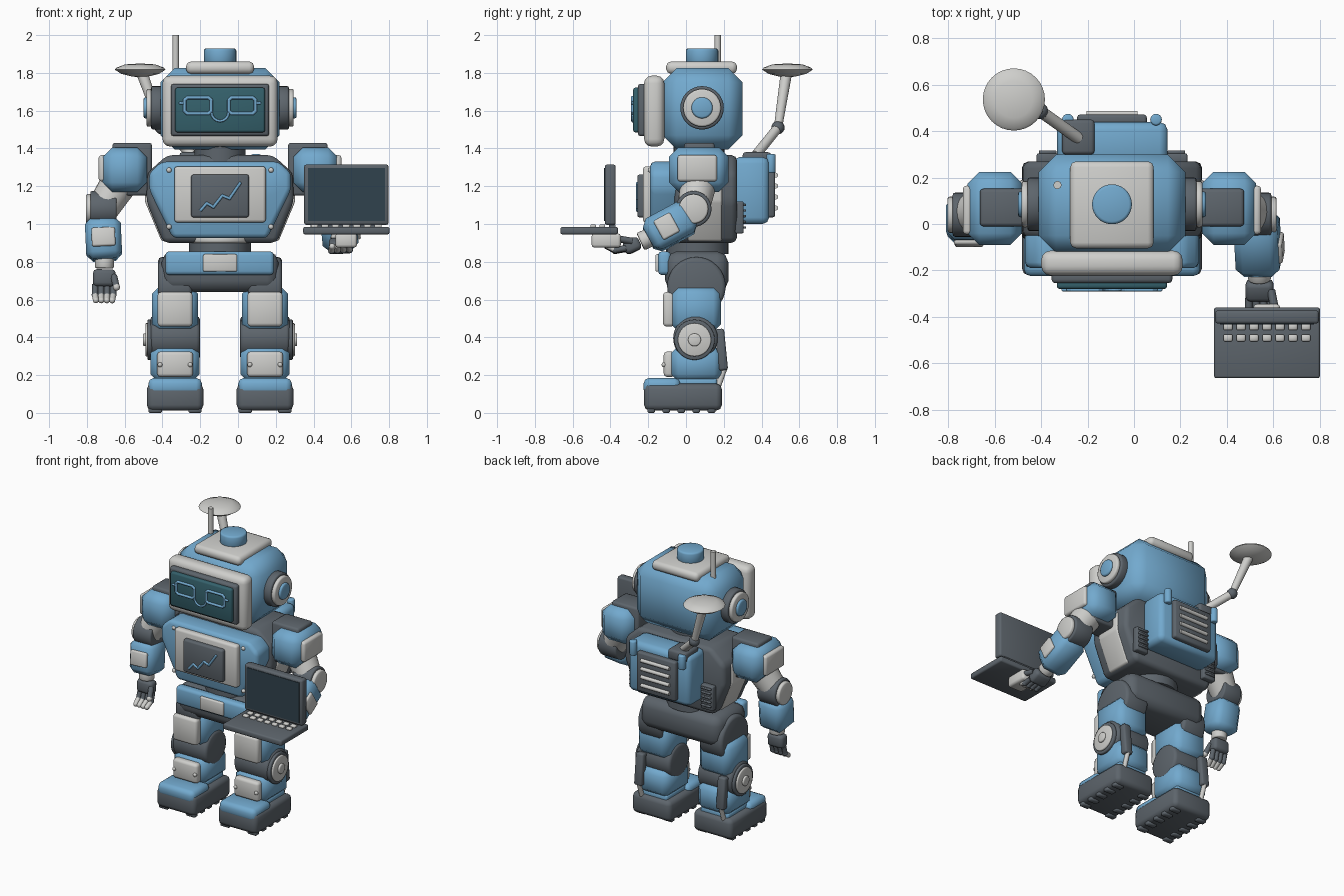
import bpy, bmesh, math
from mathutils import Matrix, Vector

cube = bpy.data.objects.get("Cube")
if cube:
    bpy.data.objects.remove(cube, do_unlink=True)

AXIS_X = -0.095   # body axis; all x values below are relative to it


def material(name, rgb):
    m = bpy.data.materials.new(name)
    m.use_nodes = True
    m.diffuse_color = (*rgb, 1)
    m.node_tree.nodes["Principled BSDF"].inputs["Base Color"].default_value = (*rgb, 1)
    return m


BLUE = material("sky blue", (0.17, 0.40, 0.62))
DARK = material("slate grey", (0.11, 0.13, 0.15))
LIGHT = material("pale grey", (0.62, 0.62, 0.60))
TEAL = material("screen teal", (0.035, 0.12, 0.15))
GLASS = material("display glass", (0.03, 0.055, 0.075))


def finish(name, bm, mat, matrix=Matrix(), angle=50):
    bmesh.ops.recalc_face_normals(bm, faces=bm.faces)
    me = bpy.data.meshes.new(name)
    bm.to_mesh(me)
    bm.free()
    me.materials.append(mat)
    me.polygons.foreach_set("use_smooth", [True] * len(me.polygons))
    me.set_sharp_from_angle(angle=math.radians(angle))
    ob = bpy.data.objects.new(name, me)
    ob.matrix_world = Matrix.Translation((AXIS_X, 0, 0)) @ matrix
    bpy.context.collection.objects.link(ob)
    return ob


def bevel(bm, edges, width, seg):
    bmesh.ops.bevel(bm, geom=edges, offset=width, segments=seg, profile=0.5,
                    affect='EDGES', clamp_overlap=True)


def block(name, size, mat, matrix, width=0.02, seg=2):
    bm = bmesh.new()
    bmesh.ops.create_cube(bm, size=1)
    bmesh.ops.scale(bm, vec=size, verts=bm.verts)
    if width:
        bevel(bm, bm.edges[:], width, seg)
    return finish(name, bm, mat, matrix)


def box(name, xs, ys, zs, mat, width=0.02, seg=2):
    ranges = (xs, ys, zs)
    mid = Vector([(a + b) / 2 for a, b in ranges])
    return block(name, [abs(b - a) for a, b in ranges], mat, Matrix.Translation(mid), width, seg)


def frame(origin, up):
    z = Vector(up).normalized()
    x = Vector((0, 1, 0)).cross(z).normalized()
    return Matrix.Translation(origin) @ Matrix((x, z.cross(x), z)).transposed().to_4x4()


def rod(name, a, b, r, mat, r2=None, width=0.0, sides=24):
    a, b = Vector(a), Vector(b)
    bm = bmesh.new()
    bmesh.ops.create_cone(bm, cap_ends=True, segments=sides, radius1=r,
                          radius2=r if r2 is None else r2, depth=(b - a).length)
    if width:
        bevel(bm, [e for e in bm.edges if e.calc_face_angle() > 1], width, 2)
    turn = (b - a).to_track_quat('Z', 'Y').to_matrix().to_4x4()
    return finish(name, bm, mat, Matrix.Translation((a + b) / 2) @ turn)


def ball(name, p, r, mat):
    bm = bmesh.new()
    bmesh.ops.create_uvsphere(bm, u_segments=16, v_segments=10, radius=r)
    return finish(name, bm, mat, Matrix.Translation(p))


def slab(name, half, y0, y1, mat, width=0.02, seg=2):
    # mirrored outline in x and z, extruded along y
    outline = half + [(-x, z) for x, z in reversed(half)]
    bm = bmesh.new()
    face = bm.faces.new([bm.verts.new((x, y0, z)) for x, z in outline])
    new = bmesh.ops.extrude_face_region(bm, geom=[face])["geom"]
    bmesh.ops.translate(bm, vec=(0, y1 - y0, 0), verts=[v for v in new if isinstance(v, bmesh.types.BMVert)])
    bevel(bm, bm.edges[:], width, seg)
    return finish(name, bm, mat)


def lathe(name, profile, center, mat):
    bm = bmesh.new()
    vs = [bm.verts.new((r, 0, z)) for r, z in profile]
    es = [bm.edges.new(p) for p in zip(vs, vs[1:])]
    bmesh.ops.spin(bm, geom=vs + es, axis=(0, 0, 1), cent=(0, 0, 0), angle=math.tau, steps=32)
    bmesh.ops.remove_doubles(bm, verts=bm.verts, dist=0.0005)
    return finish(name, bm, mat, Matrix.Translation(center))


def line(name, pts, r, mat, closed=False):
    pairs = list(zip(pts, pts[1:] + pts[:1] if closed else pts[1:]))
    for a, b in pairs:
        rod(name, a, b, r, mat, sides=8)
        ball(name + "_joint", b, r, mat)


# head
box("head", (-0.316, 0.316), (-0.125, 0.30), (1.395, 1.825), BLUE, 0.075, 1)
box("head_cap", (-0.18, 0.18), (-0.105, 0.27), (1.795, 1.86), LIGHT, 0.025)
rod("cap_knob", (0, 0.085, 1.85), (0, 0.085, 1.93), 0.086, BLUE, width=0.012, sides=32)
box("face_frame", (-0.305, 0.305), (-0.222, -0.115), (1.41, 1.785), LIGHT, 0.04, 3)
box("face_bezel", (-0.26, 0.26), (-0.255, -0.2), (1.465, 1.742), DARK, 0.015)
box("face_screen", (-0.238, 0.238), (-0.28, -0.24), (1.485, 1.722), TEAL, 0.012)
for s in (-1, 1):
    cx, w, h = s * 0.117, 0.07, 0.042
    corners = [(cx + a * w, -0.283, 1.627 + b * h) for a, b in
               ((-1, -0.7), (-0.8, -1), (0.8, -1), (1, -0.7), (1, 0.7), (0.8, 1), (-0.8, 1), (-1, 0.7))]
    line("eye_outline", corners, 0.009, BLUE, True)
    line("eye_arm", [(s * 0.19, -0.283, 1.64), (s * 0.21, -0.283, 1.64)], 0.008, BLUE)
    for off, end, r, mat in ((0.3, 0.365, 0.115, DARK), (0.36, 0.39, 0.1, LIGHT), (0.38, 0.405, 0.056, BLUE)):
        rod("ear_disc", (s * off, 0.085, 1.615), (s * end, 0.085, 1.615), r, mat, width=0.01, sides=32)
smile = [(0.045 * math.cos(t), -0.283, 1.59 + 0.045 * math.sin(t)) for t in
         [math.pi + i * math.pi / 8 for i in range(9)]]
line("smile", smile, 0.007, BLUE)
rod("antenna", (-0.235, 0.168, 1.72), (-0.235, 0.168, 2.0), 0.017, LIGHT)

# dish on its jointed arm
lathe("dish", [(0, 0.03), (0.08, 0.025), (0.125, 0.008), (0.134, -0.003), (0.1, -0.025), (0.04, -0.04), (0, -0.042)],
      (-0.423, 0.537, 1.82), LIGHT)
elbow = (-0.31, 0.487, 1.51)
rod("dish_stem", elbow, (-0.41, 0.53, 1.79), 0.022, LIGHT, 0.03)
rod("dish_arm", (-0.145, 0.37, 1.365), elbow, 0.026, LIGHT)
ball("dish_joint", elbow, 0.035, DARK)
box("dish_base", (-0.215, -0.075), (0.30, 0.45), (1.31, 1.38), DARK, 0.015)

# torso
rod("neck", (0, 0.07, 1.33), (0, 0.07, 1.42), 0.135, DARK)
slab("torso", [(0.3, 0.90), (0.39, 1.12), (0.385, 1.27), (0.28, 1.365)], -0.06, 0.27, DARK, 0.03)
slab("torso_side_panel", [(0.31, 0.91), (0.398, 1.12), (0.398, 1.24), (0.36, 1.27)], 0.01, 0.19, LIGHT, 0.01)
slab("chest_plate", [(0.25, 0.925), (0.375, 1.18), (0.375, 1.27), (0.31, 1.33)], -0.19, -0.03, BLUE, 0.025)
box("chest_panel", (-0.242, 0.242), (-0.228, -0.17), (1.008, 1.305), LIGHT, 0.015)
box("chest_screen", (-0.153, 0.153), (-0.258, -0.2), (1.035, 1.262), DARK, 0.012)
chart = [(-0.105, 1.07), (-0.07, 1.11), (-0.035, 1.09), (0.012, 1.15), (0.05, 1.135), (0.105, 1.215)]
line("chart_line", [(x, -0.258, z) for x, z in chart], 0.008, BLUE)
for x in (-0.27, 0.27):
    for z in (0.985, 1.285):
        ball("chest_screw", (x, -0.188, z), 0.014, LIGHT)
rod("waist_ring", (0, 0.06, 0.90), (0, 0.06, 0.935), 0.175, LIGHT, width=0.01)
rod("waist", (0, 0.06, 0.84), (0, 0.06, 0.91), 0.165, DARK)

# backpack
box("backpack", (-0.236, 0.24), (0.25, 0.44), (1.0, 1.355), BLUE, 0.035, 2)
box("backpack_panel", (-0.15, 0.15), (0.42, 0.472), (1.035, 1.31), DARK, 0.012)
for i in range(4):
    z = 1.085 + i * 0.058
    rod("backpack_slat", (-0.11, 0.475, z), (0.11, 0.475, z), 0.013, LIGHT, sides=12)
for s in (-1, 1):
    rod("backpack_pin", (s * 0.19, 0.45, 1.27), (s * 0.19, 0.45, 1.37), 0.025, BLUE, width=0.008)
    box("back_vent", (s * 0.23, s * 0.325), (0.26, 0.305), (0.95, 1.12), DARK, 0.008)
    for i in range(5):
        z = 0.975 + i * 0.03
        box("vent_slat", (s * 0.24, s * 0.315), (0.3, 0.318), (z, z + 0.013), DARK, 0.003, 1)

# pelvis
box("pelvis", (-0.31, 0.31), (-0.11, 0.225), (0.64, 0.855), DARK, 0.06, 2)
box("belt_plate", (-0.29, 0.285), (-0.148, -0.08), (0.73, 0.855), BLUE, 0.02)
box("buckle", (-0.09, 0.09), (-0.162, -0.13), (0.748, 0.84), LIGHT, 0.008)

# legs
for s in (-1, 1):
    c = s * 0.238

    def wide(w):
        return (c - w, c + w)
    rod("hip", (c - 0.09, 0.055, 0.67), (c + 0.09, 0.055, 0.67), 0.155, DARK, width=0.02, sides=32)
    box("thigh", wide(0.122), (-0.08, 0.185), (0.43, 0.67), BLUE, 0.04, 1)
    box("thigh_pad", wide(0.093), (-0.122, -0.06), (0.457, 0.64), LIGHT, 0.018)
    rod("knee", (c - 0.132, 0.05, 0.395), (c + 0.132, 0.05, 0.395), 0.118, DARK, width=0.02, sides=32)
    box("shin", wide(0.13), (-0.08, 0.19), (0.165, 0.355), BLUE, 0.04, 1)
    box("shin_pad", wide(0.095), (-0.118, -0.06), (0.19, 0.325), LIGHT, 0.018)
    for x in (-0.08, 0.08):
        ball("shin_screw", (c + x, -0.116, 0.255), 0.013, LIGHT)
    for a, b, r, mat in ((0.12, 0.147, 0.107, DARK), (0.14, 0.158, 0.088, LIGHT), (0.15, 0.17, 0.034, LIGHT)):
        rod("knee_disc", (c + s * a, 0.045, 0.387), (c + s * b, 0.045, 0.387), r, mat, width=0.006, sides=32)
    block("calf_piston", (0.06, 0.05, 0.22), DARK, frame((c + s * 0.08, 0.187, 0.335), (0, -0.1, 1)), 0.012)
    rod("piston_rod", (c + s * 0.08, 0.205, 0.24), (c + s * 0.08, 0.17, 0.14), 0.015, LIGHT)
    # foot
    box("foot", wide(0.15), (-0.222, 0.19), (0.012, 0.155), DARK, 0.03, 2)
    box("toe_cap", wide(0.142), (-0.225, -0.03), (0.095, 0.185), BLUE, 0.03, 2)
    box("ankle", wide(0.11), (-0.06, 0.165), (0.13, 0.185), BLUE, 0.015)
    for i in range(5):
        y = -0.185 + i * 0.08
        for x in (-0.105, 0.105):
            box("tread", (c + x - 0.035, c + x + 0.035), (y - 0.02, y + 0.02), (0, 0.03), DARK, 0.006, 1)


def hand(wrist, direction):
    # palm, two-part fingers and thumb, curling towards local -y
    m = frame(wrist, -Vector(direction))
    block("palm", (0.12, 0.07, 0.09), DARK, m @ Matrix.Translation((0, 0, -0.06)), 0.02)
    for i in range(4):
        x = -0.048 + i * 0.032
        a, b, d = (m @ Vector(p) for p in ((x, 0, -0.095), (x, -0.015, -0.15), (x * 0.9, -0.055, -0.18)))
        rod("finger", a, b, 0.0165, DARK, sides=12)
        ball("knuckle", b, 0.018, DARK)
        rod("fingertip", b, d, 0.016, LIGHT, sides=12)
        ball("fingertip_end", d, 0.016, LIGHT)
    a, b = m @ Vector((0.05, -0.02, -0.05)), m @ Vector((0.065, -0.06, -0.11))
    rod("thumb", a, b, 0.018, DARK, sides=12)
    ball("thumb_tip", b, 0.019, LIGHT)


# arms: the right one hangs, the left one reaches forward
for s in (-1, 1):
    box("shoulder_joint", (s * 0.36, s * 0.57), (-0.01, 0.152), (1.15, 1.43), DARK, 0.015)
    box("shoulder", (s * 0.388, s * 0.622), (-0.09, 0.225), (1.17, 1.405), BLUE, 0.05, 1)
    box("shoulder_pad", (s * 0.6, s * 0.643), (-0.045, 0.165), (1.225, 1.365), LIGHT, 0.015)
    joint = Vector((s * 0.622, 0.04, 1.08))
    rod("upper_arm", (s * 0.52, 0.07, 1.24), joint, 0.1, LIGHT, 0.085)
    for a, b, r, mat in ((-0.075, 0.065, 0.095, DARK), (0.05, 0.088, 0.078, LIGHT)):
        rod("elbow", joint + Vector((s * a, 0, 0)), joint + Vector((s * b, 0, 0)), r, mat, width=0.01, sides=32)
    if s < 0:
        top, end, reach = joint + Vector((0, -0.01, -0.05)), Vector((-0.612, 0.0, 0.81)), Vector((-0.01, -0.02, -1))
        side, panel = Vector((0, -0.095, 0)), (0.125, 0.03, 0.1)
    else:
        top, end, reach = joint + Vector((0, -0.01, -0.03)), Vector((0.635, -0.20, 0.925)), Vector((0.02, -0.9, -0.42))
        side, panel = Vector((0.095, 0, -0.02)), (0.03, 0.115, 0.1)
    m = frame((top + end) / 2, top - end)
    block("forearm", (0.19, 0.185, (top - end).length), BLUE, m, 0.035, 1)
    block("forearm_panel", panel, LIGHT, m @ Matrix.Translation(side), 0.01)
    reach.normalize()
    rod("wrist", end - reach * 0.02, end + reach * 0.045, 0.05, LIGHT, width=0.008)
    hand(end + reach * 0.035, reach)

# laptop on the left hand
box("laptop_mount", (0.61, 0.725), (-0.5, -0.345), (0.875, 0.95), LIGHT, 0.015)
box("laptop_base", (0.44, 0.897), (-0.665, -0.36), (0.945, 0.985), DARK, 0.01)
box("laptop_lid", (0.445, 0.892), (-0.43, -0.372), (0.995, 1.315), DARK, 0.012)
box("laptop_display", (0.466, 0.872), (-0.434, -0.42), (1.015, 1.297), GLASS, 0)
rod("laptop_hinge", (0.48, -0.39, 0.988), (0.855, -0.39, 0.988), 0.018, DARK, sides=12)
for row in range(2):
    for i in range(7):
        x, y = 0.50 + i * 0.056, -0.443 - row * 0.048
        box("key", (x - 0.019, x + 0.019), (y - 0.015, y + 0.015), (0.98, 0.998), LIGHT, 0.004, 1)
